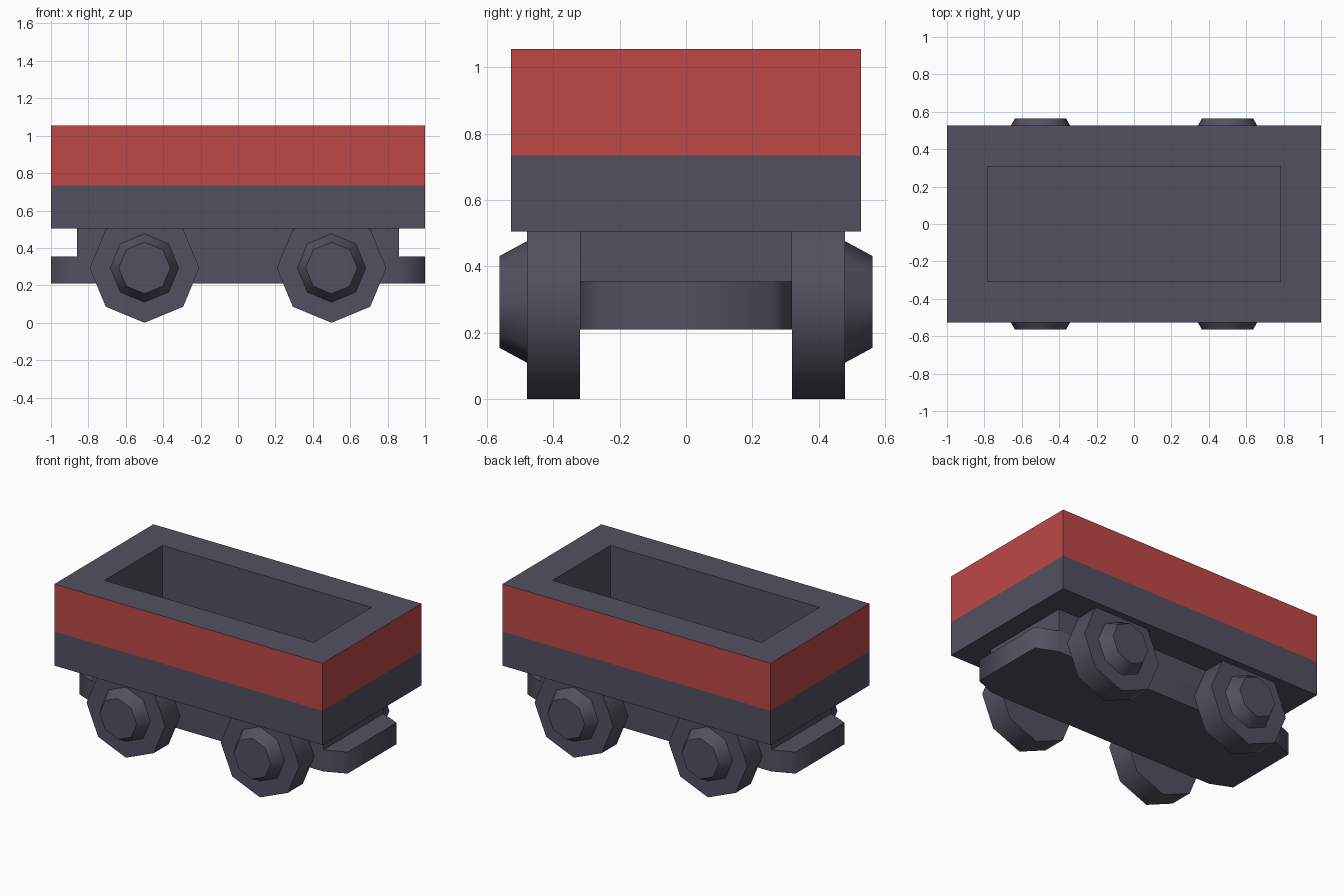
import bpy, bmesh, math
from mathutils import Matrix

cube = bpy.data.objects.get("Cube")
if cube:
    bpy.data.objects.remove(cube, do_unlink=True)


def material(name, rgb):
    m = bpy.data.materials.new(name)
    m.use_nodes = True
    m.diffuse_color = (*rgb, 1)
    m.node_tree.nodes["Principled BSDF"].inputs["Base Color"].default_value = (*rgb, 1)
    return m


slate = material("slate grey", (0.086, 0.081, 0.115))
red = material("wagon red", (0.51, 0.065, 0.063))


def finish(name, bm, mats, smooth=None):
    bmesh.ops.recalc_face_normals(bm, faces=bm.faces)
    me = bpy.data.meshes.new(name)
    bm.to_mesh(me)
    bm.free()
    ob = bpy.data.objects.new(name, me)
    bpy.context.collection.objects.link(ob)
    for m in mats:
        me.materials.append(m)
    if smooth:
        bpy.ops.object.select_all(action='DESELECT')
        ob.select_set(True)
        bpy.context.view_layer.objects.active = ob
        bpy.ops.object.shade_smooth_by_angle(angle=math.radians(smooth))
    return ob


def bridged(rings):
    """Closed solid through rings of points, capped at both ends."""
    bm = bmesh.new()
    loops = [[bm.verts.new(p) for p in ring] for ring in rings]
    n = len(loops[0])
    for a, b in zip(loops, loops[1:]):
        for i in range(n):
            j = (i + 1) % n
            bm.faces.new((a[i], a[j], b[j], b[i]))
    bm.faces.new(loops[0])
    bm.faces.new(loops[-1])
    return bm


def rect(hx, hy, z):
    return [(-hx, -hy, z), (hx, -hy, z), (hx, hy, z), (-hx, hy, z)]


# Open tub: outer walls, rim and cavity, with a red band around the outside
band_z = 0.735
bm = bridged([rect(1, 0.527, 0.505), rect(1, 0.527, band_z), rect(1, 0.527, 1.055),
              rect(0.78, 0.308, 1.055), rect(0.78, 0.308, 0.6)])
for f in bm.faces:
    c = f.calc_center_median()
    outside = abs(c.x) > 0.99 or abs(c.y) > 0.52
    f.material_index = int(outside and c.z > band_z)
finish("tub", bm, [slate, red])

# Chassis block under the tub
finish("chassis", bridged([rect(0.86, 0.32, 0.355), rect(0.86, 0.32, 0.51)]), [slate])

# Lower frame with tapered bumper ends
corner = [(0.86, 0.32), (1, 0.26)]
outline = corner + [(x, -y) for x, y in reversed(corner)]
outline += [(-x, -y) for x, y in outline]
finish("bumper_frame", bridged([[(x, y, z) for x, y in outline] for z in (0.21, 0.355)]),
       [slate], 70)


def octagon_disc(name, x, side, y0, y1, r0, r1):
    bm = bmesh.new()
    turn = Matrix.Rotation(math.radians(-90 * side), 4, 'X')
    place = Matrix.Translation((x, side * (y0 + y1) / 2, 0.293))
    # A corner points straight down
    bmesh.ops.create_cone(bm, cap_ends=True, segments=8, radius1=r0, radius2=r1,
                          depth=y1 - y0, matrix=place @ turn)
    finish(name, bm, [slate], 50)


# Four wheels with tapered hubs
for x, end in ((0.5, "left"), (-0.5, "right")):
    for side, face in ((-1, "front"), (1, "back")):
        octagon_disc(f"{face}_{end}_wheel", x, side, 0.32, 0.48, 0.293, 0.293)
        octagon_disc(f"{face}_{end}_hub", x, side, 0.48, 0.563, 0.183, 0.138)
